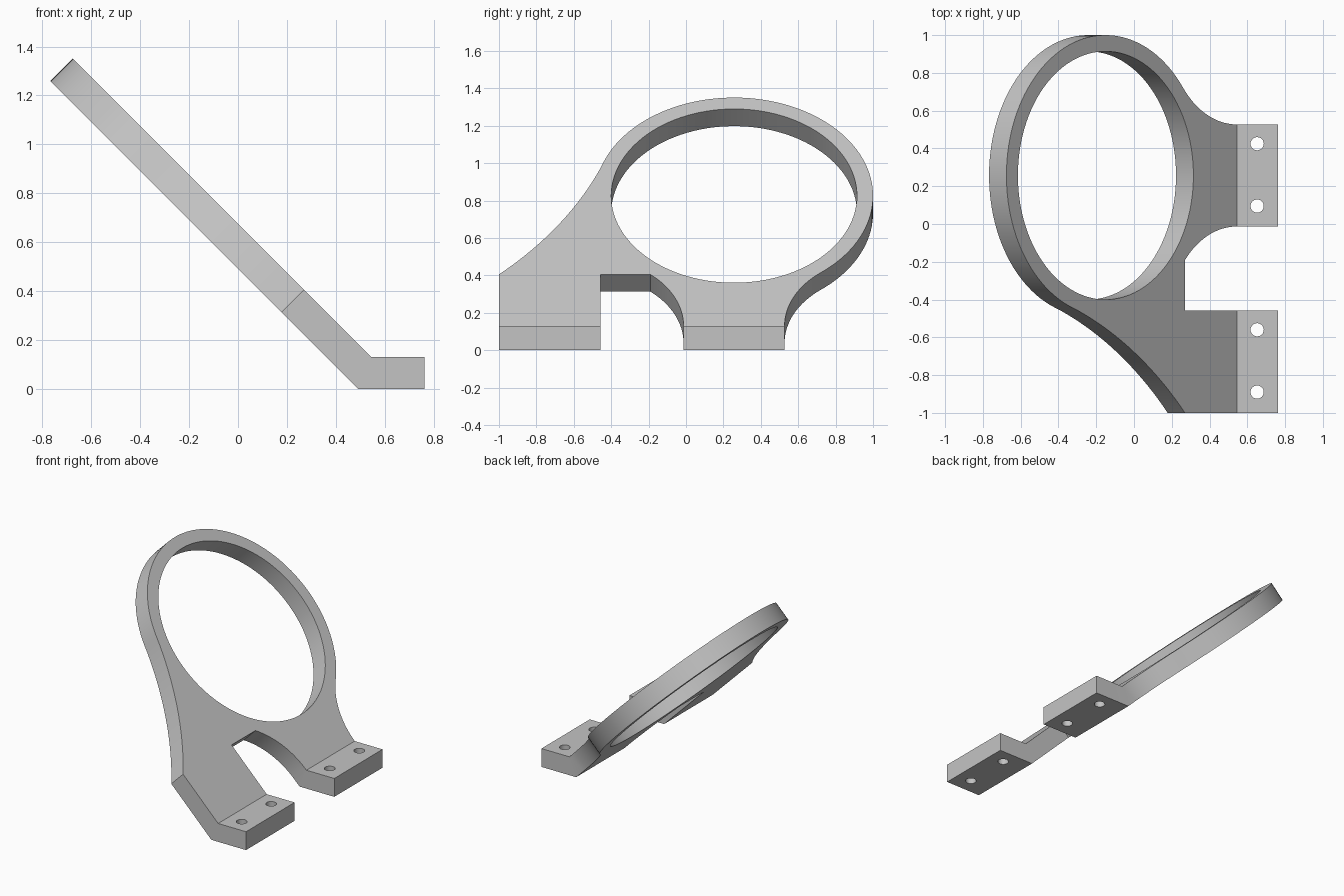
import bpy, bmesh
from math import cos, sin, radians, sqrt, tan, pi

cube = bpy.data.objects.get("Cube")
if cube:
    bpy.data.objects.remove(cube)

T = 0.13             # plate thickness
BEND_X = 0.545       # where the feet meet the slope, on the upper surface
FOOT = 0.218         # foot length
RING = (0.257, 0.983)
R_OUT, R_IN = 0.743, 0.657
FILLET = 0.515


def arc(centre, r, a0, a1, n):
    """Points along an arc, angles in degrees."""
    angles = [radians(a0 + (a1 - a0) * i / n) for i in range(n + 1)]
    return [(centre[0] + r * cos(a), centre[1] + r * sin(a)) for a in angles]


# Unfolded outline: across the plate, then along the slope (negative on the feet)
outline = [(-1, -FOOT), (-0.457, -FOOT), (-0.457, 0.389)]
outline += arc((-0.013 - FILLET, 0), FILLET, 49, 0, 16)
outline += [(-0.013, -FOOT), (0.527, -FOOT)]
outline += arc((0.527 + FILLET, 0), FILLET, 180, 128.6, 16)
outline += arc(RING, R_OUT, -51.4, 159.8, 72)[1:]
outline += arc((-2.533, 2.008), 2.23, -20.2, -46.6, 20)[1:-1]
outline += [(-1, 0.389)]

# Ring opening and four screw holes
loops = [outline, arc(RING, R_IN, 0, 360, 112)[:-1]]
for y in (-0.89, -0.56, 0.095, 0.425):
    loops.append(arc((y, -0.107), 0.035, 0, 360, 24)[:-1])

# Fill the flat pattern, split it at the bend and thicken it
bm = bmesh.new()
for loop in loops:
    verts = [bm.verts.new((p[0], p[1], 0)) for p in loop]
    for i, v in enumerate(verts):
        bm.edges.new((v, verts[i - 1]))
bmesh.ops.triangle_fill(bm, edges=bm.edges[:], use_beauty=True)
bmesh.ops.bisect_plane(bm, geom=bm.verts[:] + bm.edges[:] + bm.faces[:],
                       dist=1e-5, plane_co=(0, 0, 0), plane_no=(0, 1, 0))
extruded = bmesh.ops.extrude_face_region(bm, geom=bm.faces[:])
for item in extruded["geom"]:
    if isinstance(item, bmesh.types.BMVert):
        item.co.z = -T

# Fold the pattern: feet stay level, the rest rises at 45 degrees
for v in bm.verts:
    y, s, h = v.co
    if s > 1e-4:
        v.co = (BEND_X + (h - s) / sqrt(2), y, T + (h + s) / sqrt(2))
    elif s > -1e-4:
        v.co = (BEND_X + h * tan(pi / 8), y, T + h)
    else:
        v.co = (BEND_X - s, y, T + h)
bmesh.ops.recalc_face_normals(bm, faces=bm.faces[:])

mesh = bpy.data.meshes.new("ring_bracket")
bm.to_mesh(mesh)
bm.free()
bracket = bpy.data.objects.new("ring_bracket", mesh)
bpy.context.collection.objects.link(bracket)

# Plain grey
colour = (0.55, 0.55, 0.55, 1)
grey = bpy.data.materials.new("light grey")
grey.use_nodes = True
grey.diffuse_color = colour
for node in grey.node_tree.nodes:
    if node.type == "BSDF_PRINCIPLED":
        node.inputs["Base Color"].default_value = colour
mesh.materials.append(grey)

bpy.ops.object.select_all(action="DESELECT")
bracket.select_set(True)
bpy.context.view_layer.objects.active = bracket
bpy.ops.object.shade_smooth_by_angle(angle=radians(25))
